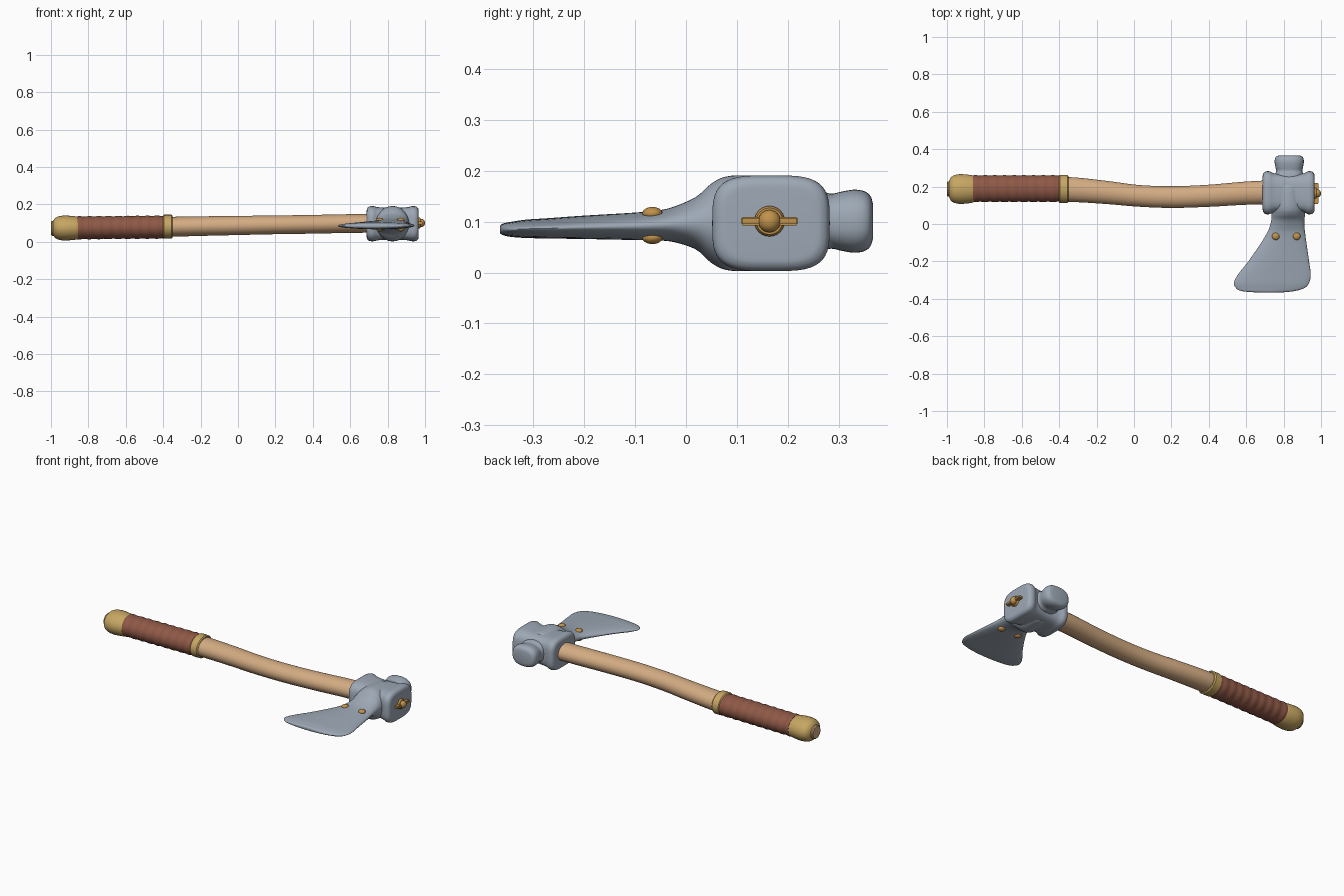
import bpy, bmesh, math
from mathutils import Vector


def material(name, rgb):
    m = bpy.data.materials.new(name)
    lin = [((c / 255 + 0.055) / 1.055) ** 2.4 for c in rgb]
    m.diffuse_color = (*lin, 1)
    return m


STEEL = material("steel", (157, 168, 181))
WOOD = material("wood", (211, 171, 130))
LEATHER = material("leather", (142, 88, 70))
BRASS = material("brass", (198, 166, 98))
BRONZE = material("bronze", (192, 146, 76))


def finish(name, bm, mat, angle=40):
    bmesh.ops.recalc_face_normals(bm, faces=bm.faces)
    me = bpy.data.meshes.new(name)
    bm.to_mesh(me)
    bm.free()
    me.materials.append(mat)
    ob = bpy.data.objects.new(name, me)
    bpy.context.collection.objects.link(ob)
    bpy.ops.object.select_all(action='DESELECT')
    ob.select_set(True)
    bpy.context.view_layer.objects.active = ob
    bpy.ops.object.shade_smooth_by_angle(angle=math.radians(angle))
    return ob


def smooth(rows, n):
    """Catmull-Rom interpolation of rows of numbers."""
    out = []
    for i in range(len(rows) - 1):
        a, b, c, d = (rows[max(i - 1, 0)], rows[i], rows[i + 1],
                      rows[min(i + 2, len(rows) - 1)])
        for k in range(n):
            t = k / n
            out.append([0.5 * (2 * q + (r - p) * t + (2 * p - 5 * q + 4 * r - s) * t * t
                               + (3 * q - p - 3 * r + s) * t ** 3)
                        for p, q, r, s in zip(a, b, c, d)])
    return out + [list(rows[-1])]


def loft(name, rows, mat, axis='x', power=2, seg=32, angle=40):
    """Skin superellipse rings; row = (position, centre, z centre, half width, half height)."""
    bm = bmesh.new()
    rings = []
    for pos, c, cz, w, h in rows:
        ring = []
        for i in range(seg):
            a = 2 * math.pi * i / seg
            u = math.copysign(abs(math.cos(a)) ** (2 / power), math.cos(a)) * w + c
            z = math.copysign(abs(math.sin(a)) ** (2 / power), math.sin(a)) * h + cz
            ring.append(bm.verts.new((pos, u, z) if axis == 'x' else (u, pos, z)))
        rings.append(ring)
    for r, s in zip(rings, rings[1:]):
        for i in range(seg):
            j = (i + 1) % seg
            bm.faces.new((r[i], r[j], s[j], s[i]))
    bm.faces.new(rings[0])
    bm.faces.new(rings[-1])
    return finish(name, bm, mat, angle)


def ball(name, loc, size, mat):
    bm = bmesh.new()
    bmesh.ops.create_uvsphere(bm, u_segments=20, v_segments=12, radius=1)
    for v in bm.verts:
        v.co = Vector(loc) + Vector(v.co[k] * size[k] for k in range(3))
    return finish(name, bm, mat, 60)


# Curved wooden handle
loft("handle", smooth([
    (-0.98, 0.187, 0.074, 0.060, 0.050), (-0.60, 0.189, 0.077, 0.064, 0.053),
    (-0.35, 0.185, 0.081, 0.066, 0.053), (-0.15, 0.169, 0.085, 0.062, 0.052),
    (0.02, 0.151, 0.088, 0.058, 0.051), (0.20, 0.144, 0.091, 0.058, 0.050),
    (0.40, 0.151, 0.094, 0.059, 0.050), (0.60, 0.165, 0.098, 0.062, 0.050),
    (0.75, 0.169, 0.099, 0.064, 0.050), (0.92, 0.167, 0.098, 0.064, 0.050)], 6), WOOD)

# Leather grip with shallow winding ridges
wrap = []
for i in range(73):
    t = i / 72
    r = 0.0015 * math.sin(t * 9 * 2 * math.pi)
    wrap.append((-0.86 + 0.465 * t, 0.189, 0.075 + 0.004 * t, 0.071 + r, 0.061 + r))
loft("leather_grip", wrap, LEATHER, angle=60)

# Brass collar and pommel
loft("collar", [(x, 0.187, 0.081, 0.075 - d, 0.064 - d) for x, d in
                ((-0.402, 0.006), (-0.396, 0), (-0.356, 0), (-0.350, 0.006))], BRASS, angle=30)
loft("pommel", smooth([(x, 0.187, 0.074, w, w * 0.84) for x, w in
                       ((-0.988, 0.046), (-0.980, 0.060), (-0.965, 0.072), (-0.935, 0.079),
                        (-0.900, 0.078), (-0.868, 0.074), (-0.855, 0.070))], 4), BRASS)
loft("pommel_plug", [(x, 0.187, 0.072, r, r) for x, r in
                     ((-0.97, 0.040), (-0.995, 0.040), (-1.0, 0.035))], WOOD)

# Flared socket around the handle
loft("socket", smooth([
    (0.688, 0.167, 0.097, 0.088, 0.068), (0.690, 0.167, 0.097, 0.100, 0.080),
    (0.700, 0.167, 0.097, 0.112, 0.091), (0.722, 0.167, 0.097, 0.115, 0.094),
    (0.755, 0.167, 0.097, 0.103, 0.088), (0.827, 0.167, 0.097, 0.098, 0.085),
    (0.900, 0.167, 0.097, 0.103, 0.088), (0.932, 0.167, 0.097, 0.115, 0.094),
    (0.954, 0.167, 0.097, 0.112, 0.091), (0.964, 0.167, 0.097, 0.100, 0.080),
    (0.966, 0.167, 0.097, 0.088, 0.068)], 4), STEEL, power=3.6, seg=48, angle=60)

# Blade widening from the cheek to the cutting edge: y, left x, right x, z, half thickness
blade = [(-0.365, 0.640, 0.800, 0.085, 0.008), (-0.358, 0.572, 0.862, 0.085, 0.012),
         (-0.342, 0.545, 0.912, 0.085, 0.015), (-0.315, 0.534, 0.936, 0.086, 0.018),
         (-0.270, 0.556, 0.945, 0.087, 0.020), (-0.200, 0.611, 0.936, 0.089, 0.023),
         (-0.100, 0.680, 0.922, 0.091, 0.027), (-0.050, 0.710, 0.915, 0.093, 0.030),
         (-0.020, 0.724, 0.912, 0.095, 0.036), (0.020, 0.734, 0.912, 0.097, 0.052),
         (0.050, 0.736, 0.914, 0.097, 0.078), (0.080, 0.736, 0.917, 0.097, 0.092),
         (0.130, 0.736, 0.917, 0.097, 0.094), (0.200, 0.740, 0.914, 0.097, 0.089),
         (0.212, 0.750, 0.904, 0.097, 0.075)]
loft("blade", smooth([(y, (a + b) / 2, z, (b - a) / 2, h) for y, a, b, z, h in blade], 5),
     STEEL, axis='y', seg=48, angle=60)

# Hammer poll at the back
loft("poll", smooth([(y, 0.830, 0.101, w, h) for y, w, h in
                     ((0.200, 0.085, 0.070), (0.262, 0.076, 0.060), (0.285, 0.070, 0.054),
                      (0.305, 0.074, 0.058), (0.330, 0.078, 0.062), (0.350, 0.076, 0.059),
                      (0.362, 0.067, 0.050), (0.367, 0.050, 0.036))], 4),
     STEEL, axis='y', power=2.5, angle=60)

# Rivets on both blade faces
for x in (0.758, 0.870):
    for side, z in (("top", 0.116), ("bottom", 0.069)):
        ball(f"rivet_{side}", (x, -0.066, z), (0.020, 0.020, 0.013), BRONZE)

# Locking bar and knob on the socket end
bm = bmesh.new()
bmesh.ops.create_cube(bm, size=1)
for v in bm.verts:
    v.co = Vector((0.972 + v.co.x * 0.03, 0.164 + v.co.y * 0.112, 0.101 + v.co.z * 0.016))
bmesh.ops.bevel(bm, geom=bm.edges[:], offset=0.003, segments=2, affect='EDGES')
finish("locking_bar", bm, BRONZE)
loft("boss", [(x, 0.164, 0.101, r, r) for x, r in
              ((0.955, 0.030), (0.970, 0.030), (0.976, 0.026))], BRONZE, seg=24)
ball("knob", (0.980, 0.164, 0.101), (0.020, 0.022, 0.022), BRONZE)
